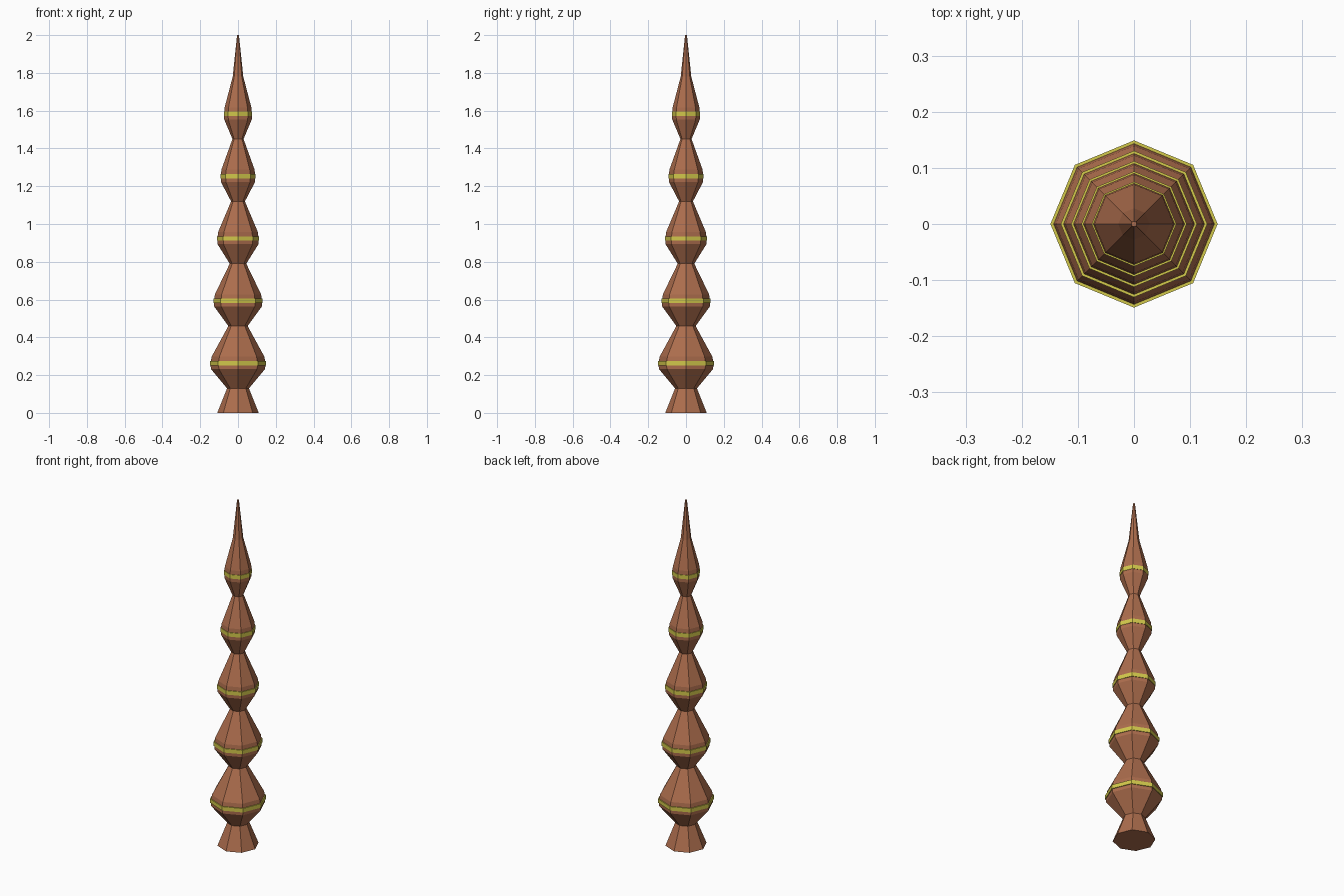
import bpy, bmesh, math

cube = bpy.data.objects.get("Cube")
if cube:
    bpy.data.objects.remove(cube, do_unlink=True)


def material(name, rgb):
    m = bpy.data.materials.new(name)
    m.use_nodes = True
    m.diffuse_color = (*rgb, 1)
    m.node_tree.nodes["Principled BSDF"].inputs["Base Color"].default_value = (*rgb, 1)
    return m


def lathe(name, profile, mat, closed=False, sides=8):
    """Spin a (radius, height) profile into a flat faceted solid."""
    bm = bmesh.new()
    rings = [[bm.verts.new((r * math.cos(k * math.tau / sides),
                            r * math.sin(k * math.tau / sides), z))
              for k in range(sides)] for r, z in profile]
    pairs = list(zip(rings, rings[1:]))
    if closed:
        pairs.append((rings[-1], rings[0]))
    else:
        bm.faces.new(rings[0])
        bm.faces.new(rings[-1])
    for a, b in pairs:
        for k in range(sides):
            n = (k + 1) % sides
            bm.faces.new((a[k], a[n], b[n], b[k]))
    bmesh.ops.recalc_face_normals(bm, faces=bm.faces)
    mesh = bpy.data.meshes.new(name)
    bm.to_mesh(mesh)
    bm.free()
    mesh.materials.append(mat)
    obj = bpy.data.objects.new(name, mesh)
    bpy.context.collection.objects.link(obj)
    return obj


brown = material("warm_brown", (0.42, 0.155, 0.075))
yellow = material("yellow_green", (0.65, 0.58, 0.07))

# Flared foot, then five shrinking beads, each starting at a narrow neck
BEADS, STEP, FOOT = 5, 0.33, 0.13
profile = [(0.11, 0)]
for i in range(BEADS):
    r, z = 0.149 - 0.0184 * i, FOOT + STEP * i
    profile += [(r * 0.39, z), (r * 0.965, z + 0.103),
                (r * 0.975, z + 0.133), (r * 0.935, z + 0.168)]
    # Thin ring around the widest part of the bead
    low, high = z + 0.122, z + 0.145
    lathe(f"ring_{i + 1}", [(r * 0.93, low), (r, low), (r, high), (r * 0.93, high)],
          yellow, closed=True)

# Spire tapering to a small blunt tip
profile += [(0.028, 1.78), (0.005, 2.0)]
lathe("carved_pole", profile, brown)
